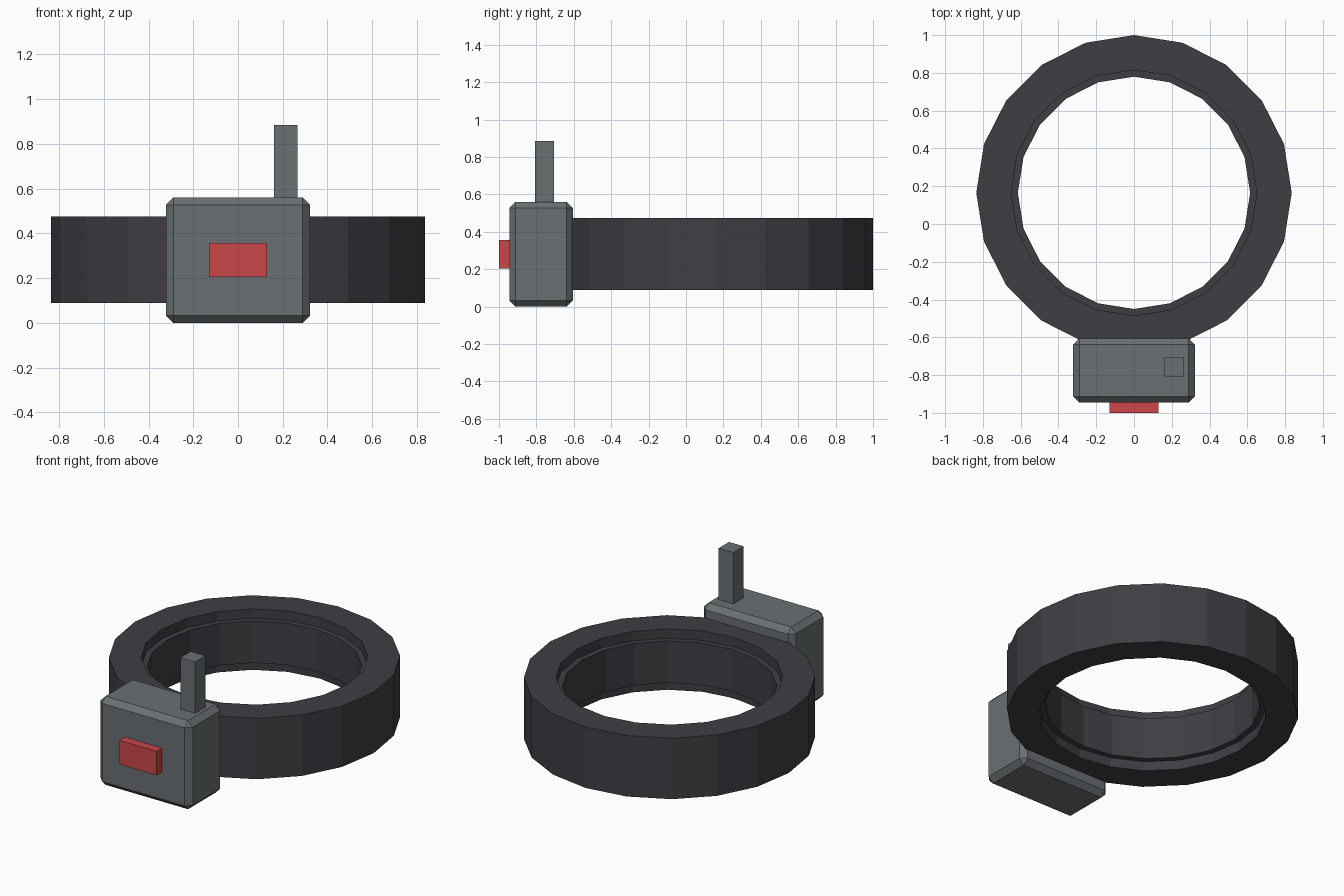
import bpy, bmesh
from math import sin, cos, tau

if "Cube" in bpy.data.objects:
    bpy.data.objects.remove(bpy.data.objects["Cube"], do_unlink=True)


def material(name, rgb):
    m = bpy.data.materials.new(name)
    m.use_nodes = True
    m.diffuse_color = (*rgb, 1)
    bsdf = next(n for n in m.node_tree.nodes if n.type == 'BSDF_PRINCIPLED')
    bsdf.inputs["Base Color"].default_value = (*rgb, 1)
    return m


charcoal = material("charcoal", (0.05, 0.047, 0.056))
grey = material("slate grey", (0.143, 0.162, 0.171))
red = material("button red", (0.59, 0.063, 0.068))


def add_object(name, bm, mat):
    bmesh.ops.recalc_face_normals(bm, faces=bm.faces)
    mesh = bpy.data.meshes.new(name)
    bm.to_mesh(mesh)
    bm.free()
    mesh.materials.append(mat)
    ob = bpy.data.objects.new(name, mesh)
    bpy.context.collection.objects.link(ob)
    return ob


def box(name, low, high, mat, bevel=0):
    bm = bmesh.new()
    bmesh.ops.create_cube(bm, size=1)
    for v in bm.verts:
        v.co = [h if c > 0 else l for c, l, h in zip(v.co, low, high)]
    ob = add_object(name, bm, mat)
    if bevel:
        mod = ob.modifiers.new("chamfer", 'BEVEL')
        mod.width = bevel
        mod.segments = 1
    return ob


def ring(name, profile, sides, centre_y, mat):
    """Sweep a closed (radius, height) profile around a vertical axis."""
    bm = bmesh.new()
    loops = []
    for i in range(sides):
        a = tau * i / sides
        loops.append([bm.verts.new((r * sin(a), centre_y + r * cos(a), z))
                      for r, z in profile])
    n = len(profile)
    for i in range(sides):
        a, b = loops[i], loops[(i + 1) % sides]
        for j in range(n):
            k = (j + 1) % n
            bm.faces.new((a[j], a[k], b[k], b[j]))
    return add_object(name, bm, mat)


# Collar band with a raised lining on the inside
bottom, top, lip = 0.09, 0.475, 0.06
outer, rim, lining = 0.835, 0.65, 0.615
ring("collar_band",
     [(outer, bottom), (outer, top), (rim, top), (rim, top - lip),
      (lining, top - lip), (lining, bottom + lip),
      (rim, bottom + lip), (rim, bottom)],
     20, 0.165, charcoal)

# Receiver box with its aerial and front button
box("receiver_box", (-0.322, -0.945, 0), (0.322, -0.605, 0.56), grey, 0.033)
box("aerial", (0.162, -0.808, 0.5), (0.265, -0.705, 0.885), grey)
box("front_button", (-0.13, -1, 0.205), (0.13, -0.92, 0.357), red)
